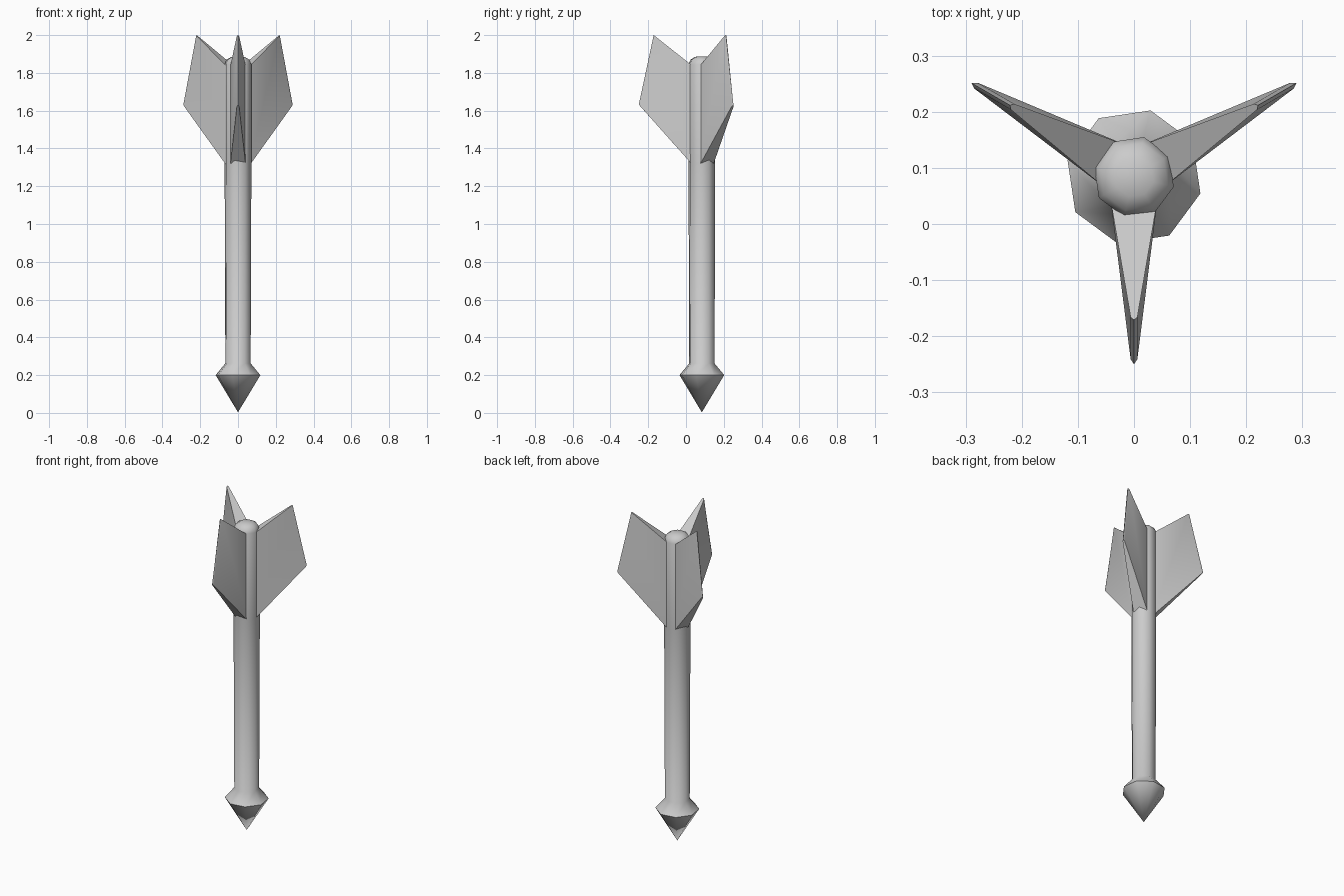
import bpy, bmesh, math

if "Cube" in bpy.data.objects:
    bpy.data.objects.remove(bpy.data.objects["Cube"])

AXIS_Y = 0.084      # shaft axis
SIDES = 8
TURN = math.radians(31)


def add_object(name, verts, faces, angle):
    mesh = bpy.data.meshes.new(name)
    mesh.from_pydata(verts, [], faces)
    bm = bmesh.new()
    bm.from_mesh(mesh)
    bmesh.ops.recalc_face_normals(bm, faces=bm.faces)
    for f in bm.faces:
        f.smooth = True
    bm.to_mesh(mesh)
    bm.free()
    mesh.set_sharp_from_angle(angle=math.radians(angle))
    obj = bpy.data.objects.new(name, mesh)
    bpy.context.collection.objects.link(obj)
    obj.location.y = AXIS_Y
    return obj


def lathe(name, rings, bottom, top, angle):
    verts = [(r * math.cos(TURN + math.tau * i / SIDES),
              r * math.sin(TURN + math.tau * i / SIDES), z)
             for r, z in rings for i in range(SIDES)]
    low, high = len(verts), len(verts) + 1
    verts += [(0, 0, bottom), (0, 0, top)]
    last = (len(rings) - 1) * SIDES
    faces = []
    for i in range(SIDES):
        j = (i + 1) % SIDES
        faces.append((low, j, i))
        faces.append((high, last + i, last + j))
        for k in range(0, last, SIDES):
            faces.append((k + i, k + j, k + SIDES + j, k + SIDES + i))
    return add_object(name, verts, faces, angle)


# Shaft with pointed head and domed end, one turned profile
lathe("shaft_and_head",
      [(0.122, 0.2), (0.069, 0.262), (0.073, 1.32), (0.073, 1.845),
       (0.062, 1.87), (0.036, 1.885)], 0.003, 1.888, 60)

# Tapered fins: (distance from axis, height, half width), closing on a thin ridge
section = [(0.04, 1.302, 0.042), (0.325, 1.622, 0.006), (0.25, 1.996, 0.006), (0.04, 1.83, 0.042)]
verts = [(s * w, -r, z) for s in (-1, 1) for r, z, w in section]
verts += [(0, -0.334, 1.632), (0, -0.255, 2.0)]
faces = [(0, 1, 2, 3), (4, 5, 6, 7), (0, 4, 7, 3),
         (0, 1, 8, 5, 4), (3, 2, 9, 6, 7), (1, 2, 9, 8), (5, 6, 9, 8)]
for n, name in enumerate(("front_fin", "right_fin", "left_fin")):
    fin = add_object(name, verts, faces, 50)
    fin.rotation_euler.z = math.tau * n / 3
